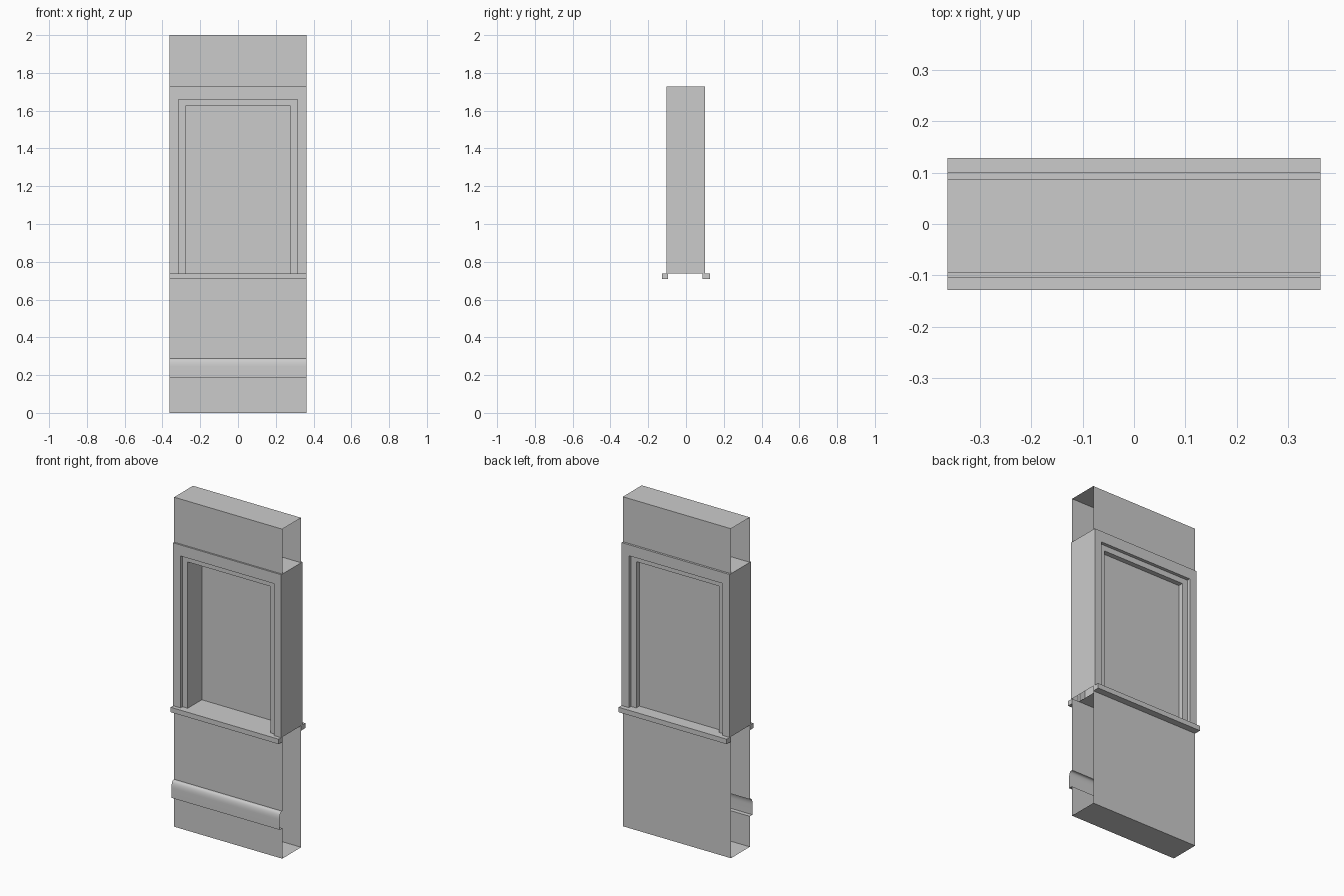
import bpy, math

if "Cube" in bpy.data.objects:
    bpy.data.objects.remove(bpy.data.objects["Cube"])

W = 0.363                      # half width of the panel
FRONT, BACK = -0.094, 0.087    # wall planes
SILL_Z = 0.738


def add_mesh(name, verts, faces):
    mesh = bpy.data.meshes.new(name)
    mesh.from_pydata(verts, [], faces)
    mesh.update()
    ob = bpy.data.objects.new(name, mesh)
    bpy.context.collection.objects.link(ob)
    return ob


def sweep_x(name, profile):
    """Sheet made by extruding an open (y, z) profile across the width."""
    verts = [(x, y, z) for y, z in profile for x in (-W, W)]
    faces = [(2*i, 2*i + 1, 2*i + 3, 2*i + 2) for i in range(len(profile) - 1)]
    return add_mesh(name, verts, faces)


def box(name, lo, hi):
    bpy.ops.mesh.primitive_cube_add(size=1, location=[(a + b) / 2 for a, b in zip(lo, hi)])
    ob = bpy.context.object
    ob.name = name
    ob.scale = [b - a for a, b in zip(lo, hi)]
    return ob


# Lower wall, open at the sides, with a rounded bumper rail on the front
round_top = [(-0.103 - 0.017 * math.sin(a), 0.245 + 0.043 * math.cos(a))
             for a in [math.pi / 2 * (1 - i / 6) for i in range(7)]]
lower = sweep_x("lower_wall",
                [(FRONT, SILL_Z), (FRONT, 0.288)] + round_top[::-1] +
                [(-0.12, 0.185), (FRONT, 0.185), (FRONT, 0), (BACK, 0), (BACK, SILL_Z)])
bpy.context.view_layer.objects.active = lower
lower.select_set(True)
bpy.ops.object.shade_smooth_by_angle(angle=math.radians(35))

# Upper wall and ceiling, open at the sides
sweep_x("upper_wall", [(BACK, 1.727), (BACK, 2), (FRONT, 2), (FRONT, 1.727)])

# Window frame: stepped section swept around an arch of two jambs and a head
section = [(W, 1.727, -0.104), (0.314, 1.66, -0.104), (0.314, 1.66, -0.085),
           (0.278, 1.626, -0.085), (0.278, 1.626, 0.08), (0.314, 1.66, 0.08),
           (0.314, 1.66, 0.1), (W, 1.727, 0.1)]
verts = [(x, y, z) for h, top, y in section
         for x, z in ((-h, SILL_Z), (-h, top), (h, top), (h, SILL_Z))]
n = len(section)
faces = [(4*i + k, 4*i + k + 1, 4*((i + 1) % n) + k + 1, 4*((i + 1) % n) + k)
         for i in range(n) for k in range(3)]
add_mesh("window_frame", verts, faces)

# Window pane and the ledge under it
g, t = 0.278, 1.626
add_mesh("window_pane", [(-g, 0.05, SILL_Z), (g, 0.05, SILL_Z), (g, 0.05, t), (-g, 0.05, t)],
         [(0, 1, 2, 3)])
e = 0.314
add_mesh("window_ledge", [(-e, FRONT, SILL_Z), (e, FRONT, SILL_Z), (e, BACK, SILL_Z),
                          (-e, BACK, SILL_Z)], [(0, 1, 2, 3)])

# Sills on both faces
box("front_sill", (-W, -0.128, 0.708), (W, FRONT, SILL_Z))
box("back_sill", (-W, BACK, 0.708), (W, 0.128, SILL_Z))
